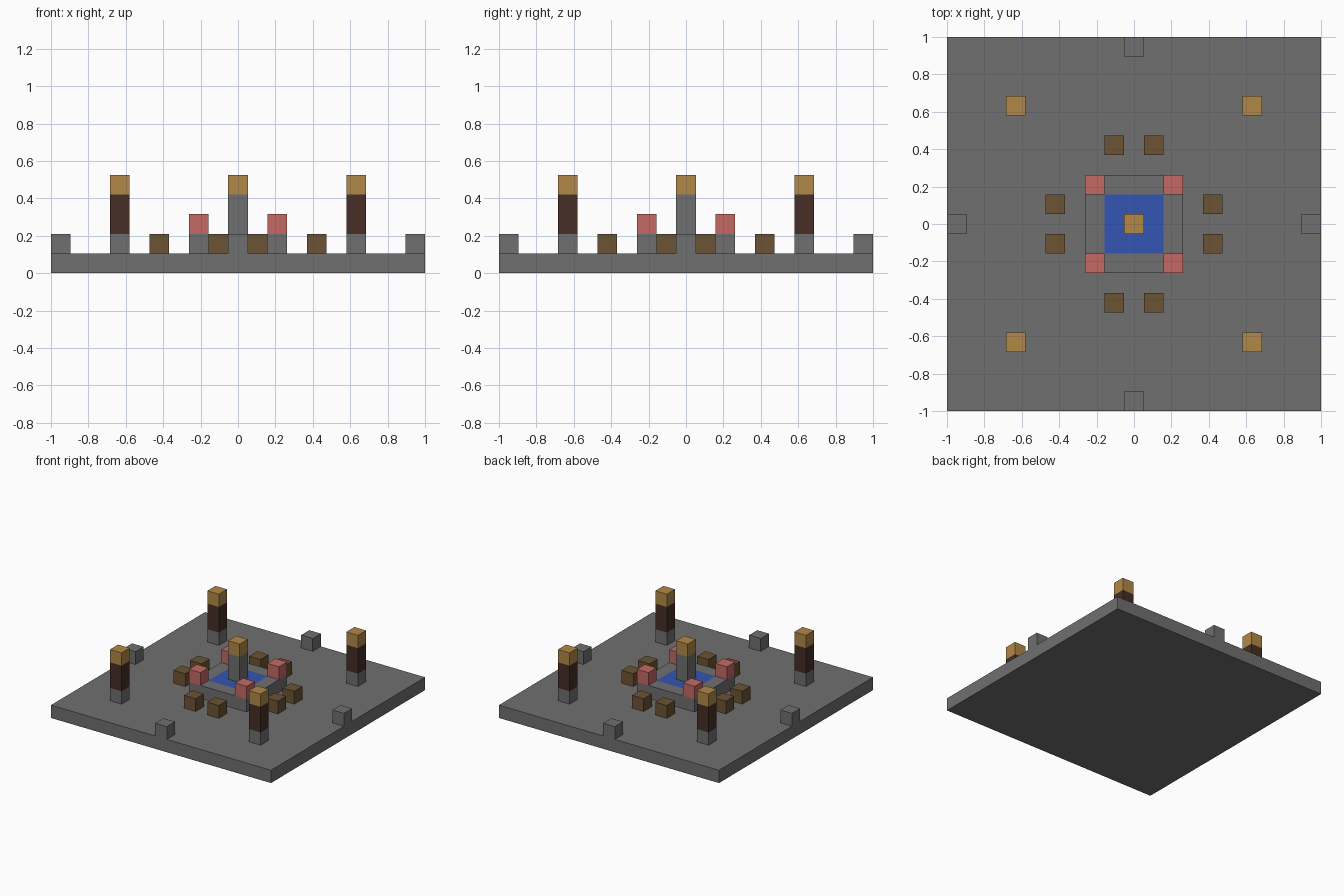
import bpy

if "Cube" in bpy.data.objects:
    bpy.data.objects.remove(bpy.data.objects["Cube"], do_unlink=True)

U = 2 / 19  # the plaza is a 19 x 19 grid of blocks


def linear(c):
    c /= 255
    return c / 12.92 if c <= 0.04045 else ((c + 0.055) / 1.055) ** 2.4


def material(name, *rgb):
    mat = bpy.data.materials.new(name)
    mat.use_nodes = True
    color = (*[linear(c) for c in rgb], 1)
    mat.diffuse_color = color
    bsdf = mat.node_tree.nodes["Principled BSDF"]
    bsdf.inputs["Base Color"].default_value = color
    bsdf.inputs["Roughness"].default_value = 0.9
    return mat


STONE = material("stone grey", 112, 112, 112)
LAMP = material("lamp amber", 177, 137, 72)
DARK = material("dark wood", 71, 46, 37)
WOOD = material("bench brown", 108, 83, 52)
FLOWER = material("flower red", 195, 106, 101)
WATER = material("water blue", 52, 86, 179)


def block(name, mat, x, y, bottom, sx=1, sy=1, height=1):
    """Box centred on grid cell x, y; all sizes in blocks."""
    bpy.ops.mesh.primitive_cube_add(size=1, location=(x * U, y * U, (bottom + height / 2) * U))
    obj = bpy.context.object
    obj.name = name
    obj.scale = (sx * U, sy * U, height * U)
    bpy.ops.object.transform_apply(location=False, rotation=False, scale=True)
    obj.data.materials.append(mat)
    return obj


# Plaza floor
block("plaza_floor", STONE, 0, 0, 0, 19, 19)

# Fountain: pool, rim, central pillar with lamp
block("pool_water", WATER, 0, 0, 1, 3, 3)
for s in (-1, 1):
    block("pool_rim_long", STONE, 0, 2 * s, 1, 5, 1)
    block("pool_rim_short", STONE, 2 * s, 0, 1, 1, 3)
block("fountain_pillar", STONE, 0, 0, 1, height=3)
block("fountain_lamp", LAMP, 0, 0, 4)

for sx in (-1, 1):
    for sy in (-1, 1):
        # Flowers on the rim corners
        block("rim_flower", FLOWER, 2 * sx, 2 * sy, 2)
        # Lamp posts
        block("lamp_post_base", STONE, 6 * sx, 6 * sy, 1)
        block("lamp_post", DARK, 6 * sx, 6 * sy, 2, height=2)
        block("post_lamp", LAMP, 6 * sx, 6 * sy, 4)
        # Pairs of seats facing each side of the pool
        block("seat", WOOD, 4 * sx, sy, 1)
        block("seat", WOOD, sx, 4 * sy, 1)

# Marker blocks at the middle of each edge
for x, y in ((9, 0), (-9, 0), (0, 9), (0, -9)):
    block("edge_block", STONE, x, y, 1)
